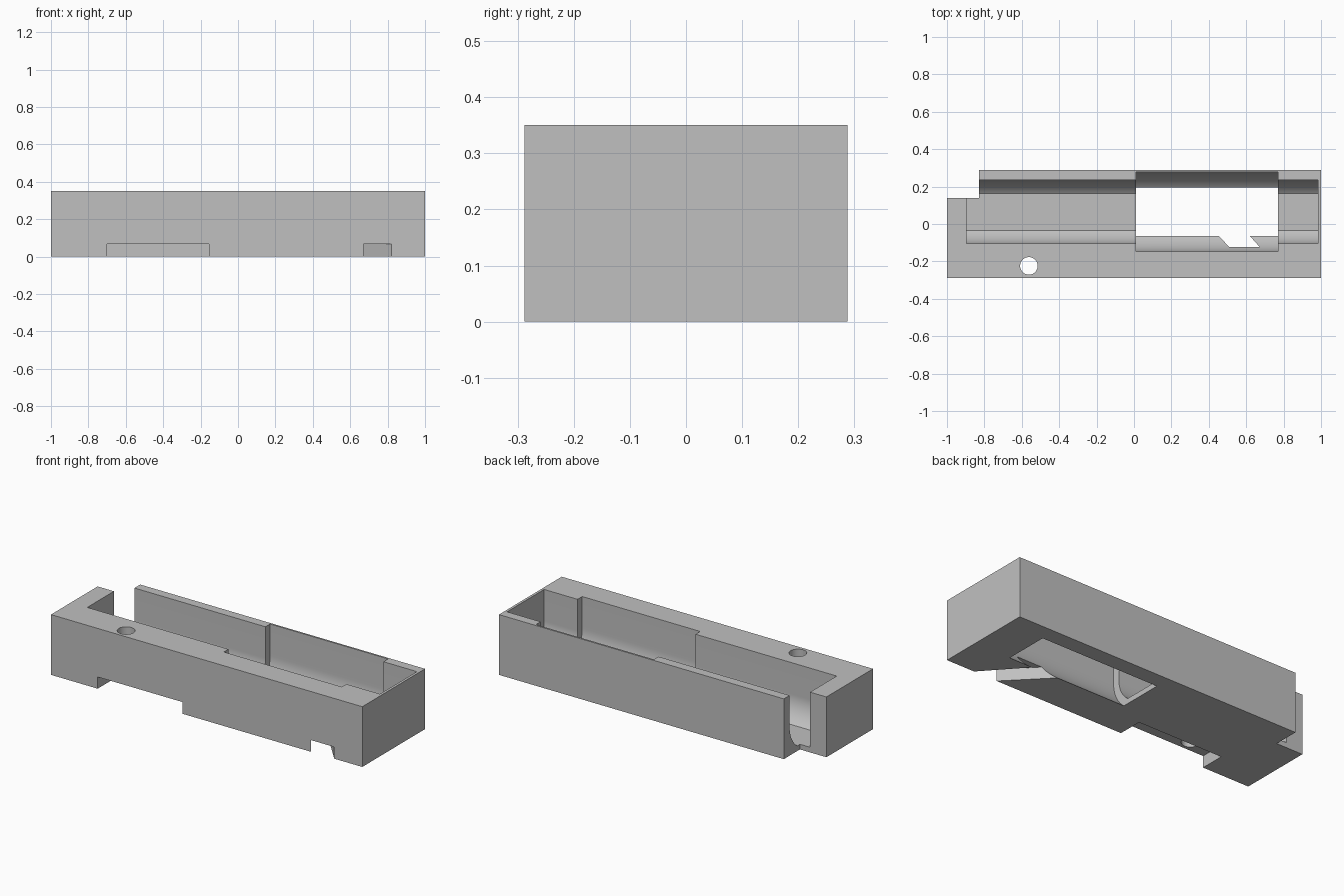
import bpy, bmesh, math
from mathutils import Vector

cube = bpy.data.objects.get("Cube")
if cube:
    bpy.data.objects.remove(cube, do_unlink=True)

gray = bpy.data.materials.new("plain_gray")
gray.use_nodes = True
color = (0.53, 0.53, 0.53, 1)
gray.diffuse_color = color
gray.node_tree.nodes["Principled BSDF"].inputs["Base Color"].default_value = color

TOP, OVER = 0.35, 0.1          # body height, cutter overshoot
MID_Y, MID_Z = 0.065, 0.168    # axis of the rounded channels


def prism(name, points, offset):
    """Closed solid: a planar outline pushed along an offset."""
    bm = bmesh.new()
    face = bm.faces.new([bm.verts.new(p) for p in points])
    new = bmesh.ops.extrude_face_region(bm, geom=[face])["geom"]
    bmesh.ops.translate(bm, vec=Vector(offset),
                        verts=[v for v in new if isinstance(v, bmesh.types.BMVert)])
    bmesh.ops.recalc_face_normals(bm, faces=bm.faces)
    mesh = bpy.data.meshes.new(name)
    bm.to_mesh(mesh)
    bm.free()
    mesh.materials.append(gray)
    obj = bpy.data.objects.new(name, mesh)
    bpy.context.collection.objects.link(obj)
    return obj


def upright(name, outline, z0, z1):
    return prism(name, [(x, y, z0) for x, y in outline], (0, 0, z1 - z0))


def channel(name, x0, x1, radius, floor):
    """U-shaped trough along x, open at the top, flattened at the floor."""
    start = math.asin(max(-1, (floor - MID_Z) / radius))
    steps = 24
    side = [(radius * math.cos(start * i / steps), MID_Z + radius * math.sin(start * i / steps))
            for i in range(steps + 1)]
    half = [(radius, TOP + OVER)] + side
    outline = [(MID_Y + w, z) for w, z in half] + [(MID_Y - w, z) for w, z in reversed(half)]
    return prism(name, [(x0, y, z) for y, z in outline], (x1 - x0, 0, 0))


def rect(x0, x1, y0, y1):
    return [(x0, y0), (x1, y0), (x1, y1), (x0, y1)]


# Main block, with one back corner missing
body = upright("channel_housing", [(-1, -0.288), (1, -0.288), (1, 0.288), (-0.83, 0.288),
                                   (-0.83, 0.14), (-1, 0.14)], 0, TOP)

hole = [(-0.562 + 0.047 * math.cos(math.tau * i / 32), -0.224 + 0.047 * math.sin(math.tau * i / 32))
        for i in range(32)]

cutters = [
    # Long trough and the wider pocket that breaks through the bottom
    channel("long_channel", -0.895, 0.985, 0.17, 0.03),
    channel("wide_pocket", 0.012, 0.77, 0.2125, -0.04),
    # Front recess under the block and the screw hole into it
    upright("front_recess", rect(-0.7, -0.155, -0.4, -0.145), -OVER, 0.068),
    upright("screw_hole", hole, -OVER, TOP + OVER),
    # Slanted slot from the front into the pocket
    upright("slanted_slot", [(0.67, -0.288), (0.67, -0.4), (0.82, -0.4), (0.82, -0.288),
                             (0.58, -0.02), (0.41, -0.02)], -OVER, 0.068),
]

for cutter in cutters:
    cut = body.modifiers.new(cutter.name, "BOOLEAN")
    cut.operation = "DIFFERENCE"
    cut.solver = "EXACT"
    cut.object = cutter

# Apply the cuts, then drop the cutters
bpy.context.view_layer.update()
evaluated = body.evaluated_get(bpy.context.evaluated_depsgraph_get())
result = bpy.data.meshes.new_from_object(evaluated)
body.modifiers.clear()
body.data = result
for cutter in cutters:
    bpy.data.objects.remove(cutter, do_unlink=True)
result.materials.clear()
result.materials.append(gray)
for poly in result.polygons:
    poly.material_index = 0

# Smooth the curved walls while keeping hard edges
bpy.ops.object.select_all(action="DESELECT")
body.select_set(True)
bpy.context.view_layer.objects.active = body
bpy.ops.object.shade_smooth_by_angle(angle=math.radians(25))
